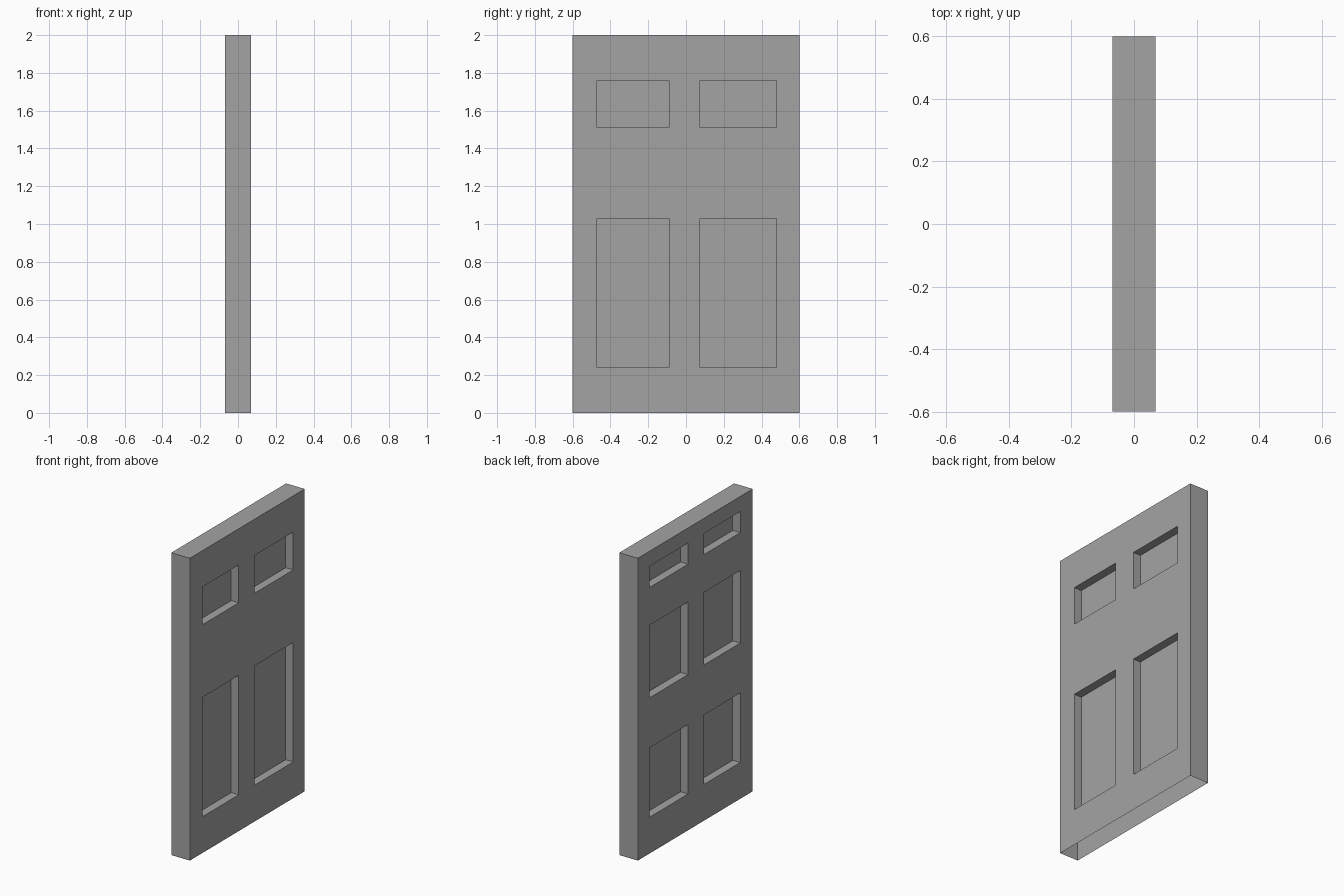
import bpy
import bmesh
from mathutils import Vector

cube = bpy.data.objects.get("Cube")
if cube:
    bpy.data.objects.remove(cube, do_unlink=True)

WIDTH, HEIGHT, THICK = 1.2, 2.0, 0.136
RECESS = 0.055

# Panel layout: columns along y, rows along z for each side
COLUMNS = [(-0.47, -0.09), (0.075, 0.48)]
ROWS = {1: [(0.24, 1.03), (1.51, 1.76)],
        -1: [(0.24, 0.70), (1.03, 1.51), (1.76, 1.90)]}


def flat_material(name, value):
    mat = bpy.data.materials.new(name)
    mat.use_nodes = True
    colour = (value, value, value, 1)
    mat.diffuse_color = colour
    mat.node_tree.nodes["Principled BSDF"].inputs["Base Color"].default_value = colour
    return mat


def cut(bm, axis, position):
    """Slice the whole slab across one axis."""
    normal, point = Vector((0, 0, 0)), Vector((0, 0, 0))
    normal[axis], point[axis] = 1, position
    bmesh.ops.bisect_plane(bm, geom=bm.verts[:] + bm.edges[:] + bm.faces[:],
                           plane_co=point, plane_no=normal)


def sink_panel(bm, side, ys, zs):
    """Push the faces inside a rectangle inwards, leaving square walls."""
    faces = []
    for f in bm.faces:
        c = f.calc_center_median()
        if (abs(c.x - side * THICK / 2) < 0.001
                and ys[0] < c.y < ys[1] and zs[0] < c.z < zs[1]):
            faces.append(f)
    new = bmesh.ops.extrude_face_region(bm, geom=faces)["geom"]
    verts = [g for g in new if isinstance(g, bmesh.types.BMVert)]
    bmesh.ops.translate(bm, verts=verts, vec=(-side * RECESS, 0, 0))
    old = [f for f in faces if f.is_valid and f not in new]
    if old:
        bmesh.ops.delete(bm, geom=old, context="FACES")


# Slab, open underneath
bm = bmesh.new()
bmesh.ops.create_cube(bm, size=1)
for v in bm.verts:
    v.co = (v.co.x * THICK, v.co.y * WIDTH, (v.co.z + 0.5) * HEIGHT)
bm.normal_update()
bmesh.ops.delete(bm, geom=[f for f in bm.faces if f.normal.z < -0.5],
                 context="FACES_ONLY")

# Panel edges, then the recesses on both sides
for y in sorted({y for col in COLUMNS for y in col}):
    cut(bm, 1, y)
for z in sorted({z for rows in ROWS.values() for row in rows for z in row}):
    cut(bm, 2, z)
for side, rows in ROWS.items():
    for row in rows:
        for col in COLUMNS:
            sink_panel(bm, side, col, row)

bmesh.ops.recalc_face_normals(bm, faces=bm.faces[:])
mesh = bpy.data.meshes.new("door_panel")
bm.to_mesh(mesh)
bm.free()
mesh.materials.append(flat_material("mid_grey", 0.37))
door = bpy.data.objects.new("door_panel", mesh)
bpy.context.collection.objects.link(door)
